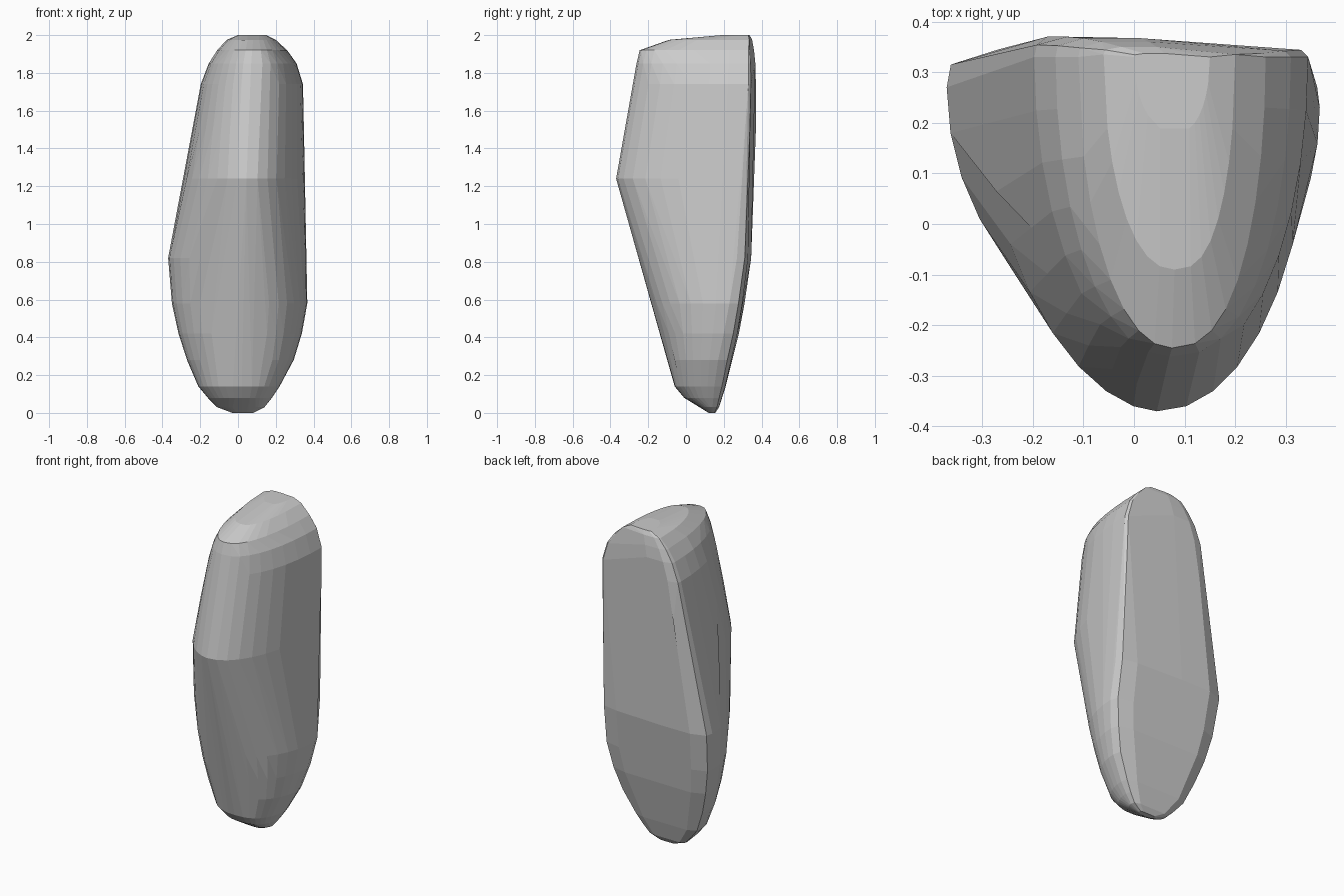
import bpy, bmesh, math

# Horizontal sections of the stone:
# z, left x, nose x, right x, y of widest point, front y, back y, roundness power
SECTIONS = [
    (0.00, -0.03, 0.02, 0.08, 0.14, 0.12, 0.155, 0.8),
    (0.03, -0.11, 0.02, 0.14, 0.14, 0.07, 0.175, 0.75),
    (0.08, -0.16, 0.02, 0.18, 0.145, -0.01, 0.19, 0.75),
    (0.14, -0.21, 0.02, 0.22, 0.15, -0.06, 0.21, 0.75),
    (0.28, -0.27, 0.03, 0.295, 0.17, -0.095, 0.245, 0.8),
    (0.42, -0.315, 0.03, 0.338, 0.20, -0.135, 0.28, 0.85),
    (0.58, -0.35, 0.04, 0.367, 0.23, -0.18, 0.31, 0.9),
    (0.82, -0.37, 0.04, 0.362, 0.27, -0.25, 0.345, 1.0),
    (1.24, -0.295, 0.045, 0.353, 0.29, -0.37, 0.362, 0.95),
    (1.50, -0.245, 0.05, 0.349, 0.31, -0.325, 0.37, 0.9),
    (1.74, -0.197, 0.06, 0.344, 0.33, -0.28, 0.37, 0.85),
    (1.85, -0.155, 0.07, 0.31, 0.33, -0.262, 0.367, 0.8),
    (1.92, -0.11, 0.075, 0.26, 0.33, -0.245, 0.36, 0.8),
    (1.975, -0.06, 0.08, 0.20, 0.335, -0.09, 0.35, 0.75),
    (2.00, 0.00, 0.08, 0.15, 0.33, 0.18, 0.337, 0.8),
]
STEPS = 9


def section_points(z, xl, cx, xr, yw, yf, yb, power):
    pts = []
    # rounded front, flatter on the left cheek
    for side, p in ((xl, power * 1.2), (xr, power)):
        for i in range(STEPS + 1):
            t = math.pi / 2 * i / STEPS
            pts.append((cx + (side - cx) * max(math.cos(t), 0) ** p,
                        yw + (yf - yw) * math.sin(t), z))
    # nearly flat back that leans away to the right
    lean = 0.02 * min(1, z)
    pts += [(cx + (xl - cx) * 0.98, yw + (yb - yw) * 0.6, z),
            (cx + (xl - cx) * 0.75, yb, z),
            (cx + (xl - cx) * 0.25, yb, z),
            (cx + (xr - cx) * 0.65, yb - lean, z),
            (cx + (xr - cx) * 0.95, yw + (yb - lean - yw) * 0.7, z)]
    return pts


# Stone body: hull around all sections
bm = bmesh.new()
for row in SECTIONS:
    for p in section_points(*row):
        bm.verts.new(p)
bmesh.ops.convex_hull(bm, input=bm.verts[:])
loose = [v for v in bm.verts if not v.link_faces]
bmesh.ops.delete(bm, geom=loose, context='VERTS')
# merge nearly flat triangles into broad facets
bmesh.ops.dissolve_limit(bm, angle_limit=math.radians(3),
                         verts=bm.verts[:], edges=bm.edges[:])
bmesh.ops.recalc_face_normals(bm, faces=bm.faces[:])

mesh = bpy.data.meshes.new("stone")
bm.to_mesh(mesh)
bm.free()
stone = bpy.data.objects.new("stone", mesh)
bpy.context.collection.objects.link(stone)
